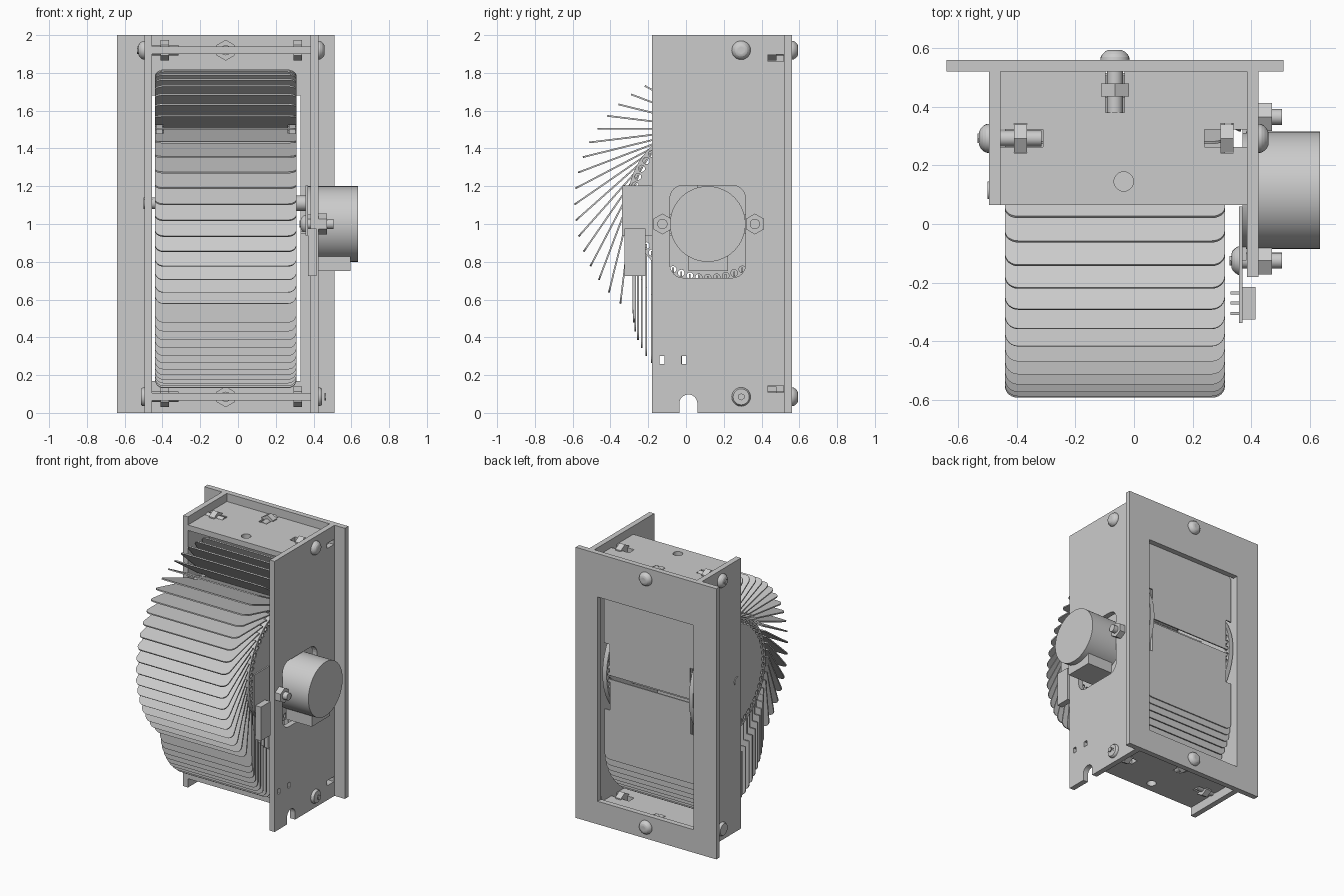
import bpy, bmesh, math
from mathutils import Matrix, Vector

cube = bpy.data.objects.get("Cube")
if cube:
    bpy.data.objects.remove(cube)

grey = bpy.data.materials.new("plain grey")
grey.use_nodes = True
grey.diffuse_color = (0.6, 0.6, 0.6, 1)
grey.node_tree.nodes["Principled BSDF"].inputs["Base Color"].default_value = (0.6, 0.6, 0.6, 1)

AXES = {"x": Vector((1, 0, 0)), "y": Vector((0, 1, 0)), "z": Vector((0, 0, 1))}
MID = -0.065                     # middle of the flaps in x
AXLE_Y, AXLE_Z = 0.115, 1.11     # spool axis
PIVOT, REACH, COUNT = 0.395, 0.584, 52


def add_object(name, bm, smooth=False):
    bmesh.ops.recalc_face_normals(bm, faces=bm.faces)
    mesh = bpy.data.meshes.new(name)
    bm.to_mesh(mesh)
    bm.free()
    mesh.materials.append(grey)
    obj = bpy.data.objects.new(name, mesh)
    bpy.context.collection.objects.link(obj)
    if smooth:
        bpy.ops.object.select_all(action="DESELECT")
        obj.select_set(True)
        bpy.context.view_layer.objects.active = obj
        bpy.ops.object.shade_smooth_by_angle(angle=math.radians(35))
    return obj


def put_box(bm, x, y, z):
    lo, hi = Vector((x[0], y[0], z[0])), Vector((x[1], y[1], z[1]))
    bmesh.ops.create_cube(bm, size=1, matrix=Matrix.Translation((lo + hi) / 2) @ Matrix.Diagonal((*(hi - lo), 1)))


def put_rod(bm, start, axis, length, radius, sides=32, tip=None):
    d = AXES[axis] * length
    turn = d.to_track_quat("Z", "Y").to_matrix().to_4x4()
    bmesh.ops.create_cone(bm, cap_ends=True, segments=sides, radius1=radius,
                          radius2=radius if tip is None else tip, depth=abs(length),
                          matrix=Matrix.Translation(Vector(start) + d / 2) @ turn)


def box(name, x, y, z):
    bm = bmesh.new()
    put_box(bm, x, y, z)
    return add_object(name, bm)


def rod(name, *args, **kw):
    bm = bmesh.new()
    put_rod(bm, *args, **kw)
    return add_object(name, bm, True)


def outline(name, points, thickness, matrix):
    """Extrude a flat outline, centred on its own plane."""
    bm = bmesh.new()
    face = bm.faces.new([bm.verts.new((u, v, -thickness / 2)) for u, v in points])
    grown = bmesh.ops.extrude_face_region(bm, geom=[face])["geom"]
    bmesh.ops.translate(bm, verts=[g for g in grown if isinstance(g, bmesh.types.BMVert)], vec=(0, 0, thickness))
    bm.transform(matrix)
    return add_object(name, bm)


def round_rect(y0, y1, z0, z1, r):
    pts = []
    for i, (u, v) in enumerate([(y1 - r, z1 - r), (y0 + r, z1 - r), (y0 + r, z0 + r), (y1 - r, z0 + r)]):
        for s in range(7):
            a = math.radians(90 * i + 15 * s)
            pts.append((u + r * math.cos(a), v + r * math.sin(a)))
    return pts


def cut(obj, cutter):
    cutter.hide_render = True
    mod = obj.modifiers.new("cut", "BOOLEAN")
    mod.operation, mod.solver, mod.object = "DIFFERENCE", "EXACT", cutter
    bpy.context.view_layer.objects.active = obj
    bpy.ops.object.modifier_apply(modifier=mod.name)
    bpy.data.objects.remove(cutter)


YZ = Matrix(((0, 0, 1, 0), (1, 0, 0, 0), (0, 1, 0, 0), (0, 0, 0, 1)))   # outline (u, v) to (y, z)

# Back plate with display window
plate = box("face_plate", (-0.64, 0.51), (0.52, 0.56), (0, 2))
cut(plate, box("cutter", (-0.455, 0.33), (0.4, 0.7), (0.17, 1.68)))

# Side panels
box("narrow_side_panel", (-0.495, -0.455), (0.065, 0.52), (0, 2))
panel = box("motor_side_panel", (0.385, 0.425), (-0.18, 0.52), (0, 2))
cut(panel, outline("cutter", round_rect(-0.085, 0.315, 0.715, 1.205, 0.07), 0.2, Matrix.Translation((0.4, 0, 0)) @ YZ))
for y, z in [((-0.14, -0.115), (0.26, 0.30)), ((-0.025, 0.003), (0.26, 0.30)),
             ((0.435, 0.515), (0.107, 0.145)), ((0.435, 0.515), (1.86, 1.898)),
             ((-0.035, 0.06), (-0.1, 0.05))]:
    cut(panel, box("cutter", (0.3, 0.5), y, z))
cut(panel, rod("cutter", (0.3, 0.0125, 0.05), "x", 0.2, 0.0475))

# End panels with nut slots
for name, z in (("bottom_panel", 0.065), ("top_panel", 1.90)):
    end = box(name, (-0.455, 0.385), (0.065, 0.52), (z, z + 0.04))
    span = (z - 0.05, z + 0.09)
    for edge, s in ((-0.455, 1), (0.385, -1)):
        for a, b, half in ((-0.01, 0.145, 0.03), (0.045, 0.09, 0.05)):
            xs = sorted((edge + s * a, edge + s * b))
            cut(end, box("cutter", xs, (0.292 - half, 0.292 + half), span))
    cut(end, box("cutter", (MID - 0.033, MID + 0.033), (0.38, 0.53), span))
    cut(end, rod("cutter", (-0.035, 0.145, span[0]), "z", 0.14, 0.033))


def bolt(name, seat, axis, sign, nut_at, length, shank=0.027, head=0.05):
    """Domed socket bolt pointing along sign * axis, with a hex nut."""
    bm = bmesh.new()
    seat, d = Vector(seat), AXES[axis] * sign
    rise = 0.033
    rings = [(0.0, 1.0), (0.3, 0.97), (0.6, 0.85), (0.85, 0.68), (1.0, 0.48)]
    for (h0, r0), (h1, r1) in zip(rings, rings[1:]):
        put_rod(bm, seat - d * rise * h0, axis, -sign * rise * (h1 - h0), head * r0, 24, head * r1)
    put_rod(bm, seat, axis, sign * length, shank, 20)
    add_object(name, bm, True)
    cut(bpy.data.objects[name], rod("cutter", seat - d * rise * 1.2, axis, sign * rise * 0.8, head * 0.38, sides=6))
    rod(name + "_nut", seat + d * nut_at, axis, sign * 0.045, 0.055, sides=6)


for level, z in (("lower", 0.085), ("upper", 1.92)):
    bolt(level + "_narrow_side_bolt", (-0.495, 0.292, z), "x", 1, 0.085, 0.18)
    bolt(level + "_motor_side_bolt", (0.425, 0.292, z), "x", -1, 0.085, 0.18)
    bolt(level + "_face_bolt", (MID, 0.56, z), "y", -1, 0.08, 0.18)

# Motor, wire box, mounting ears and fixings
rod("motor_body", (0.37, 0.115, 1.0), "x", 0.265, 0.2, sides=64)
box("motor_wire_box", (0.385, 0.595), (0.012, 0.222), (0.75, 0.9))
box("motor_ears", (0.37, 0.384), (-0.125, 0.365), (0.95, 1.05))
rod("motor_shaft", (0.26, AXLE_Y, AXLE_Z), "x", 0.12, 0.04)
for name, y in (("front_motor_bolt", -0.125), ("back_motor_bolt", 0.365)):
    bolt(name, (0.365, y, 1.0), "x", 1, 0.06, 0.14)

# Sensor board and connector
box("sensor_board", (0.358, 0.37), (-0.338, 0.06), (0.94, 1.205))
box("sensor_connector", (0.37, 0.415), (-0.325, -0.215), (0.725, 0.975))
for i in range(3):
    y = -0.235 - 0.035 * i
    box("sensor_pin", (0.33, 0.39), (y - 0.005, y + 0.005), (0.95, 0.96))

# Spool: drilled discs, struts and axle
for name, x in (("left_spool_disc", 0.288), ("right_spool_disc", -0.418)):
    disc = rod(name, (x - 0.017, AXLE_Y, AXLE_Z), "x", 0.034, 0.425, sides=104)
    bm = bmesh.new()
    for k in range(COUNT):
        a = math.tau * k / COUNT
        put_rod(bm, (x - 0.1, AXLE_Y - PIVOT * math.sin(a), AXLE_Z + PIVOT * math.cos(a)), "x", 0.2, 0.018, 10)
    cut(disc, add_object("cutter", bm))
for s in (-1, 1):
    y, z = AXLE_Y + s * 0.15, AXLE_Z + s * 0.15
    box("spool_strut", (-0.418, 0.288), (y - 0.02, y + 0.02), (AXLE_Z - 0.13, AXLE_Z + 0.13))
    box("spool_strut", (-0.418, 0.288), (AXLE_Y - 0.13, AXLE_Y + 0.13), (z - 0.02, z + 0.02))
rod("axle", (-0.5, AXLE_Y, AXLE_Z), "x", 0.1, 0.03)

# Flap outline: end pins, side notches and rounded outer corners
half, r = 0.375, 0.045
side = [(half, -0.009), (half, 0.012), (half - 0.045, 0.012), (half - 0.045, 0.22), (half, 0.22)]
side += [(half - r + r * math.cos(math.radians(t)), REACH - r + r * math.sin(math.radians(t)))
         for t in range(0, 91, 15)]
flap = outline("flap", side + [(-u, v) for u, v in reversed(side)], 0.009, Matrix())

# Flaps stand tangent over the top of the spool and hang down below it
for k in range(-13, COUNT - 13):
    a = math.tau * k / COUNT
    hang = math.pi / 2 if k > 13 else a
    out = Vector((0, -math.cos(hang), -math.sin(hang)))
    normal = AXES["x"].cross(out)
    obj = flap if k == -13 else bpy.data.objects.new("flap", flap.data)
    if obj is not flap:
        bpy.context.collection.objects.link(obj)
    m = Matrix((AXES["x"], out, normal)).transposed().to_4x4()
    m.translation = (MID, AXLE_Y - PIVOT * math.sin(a), AXLE_Z + PIVOT * math.cos(a))
    obj.matrix_world = m
